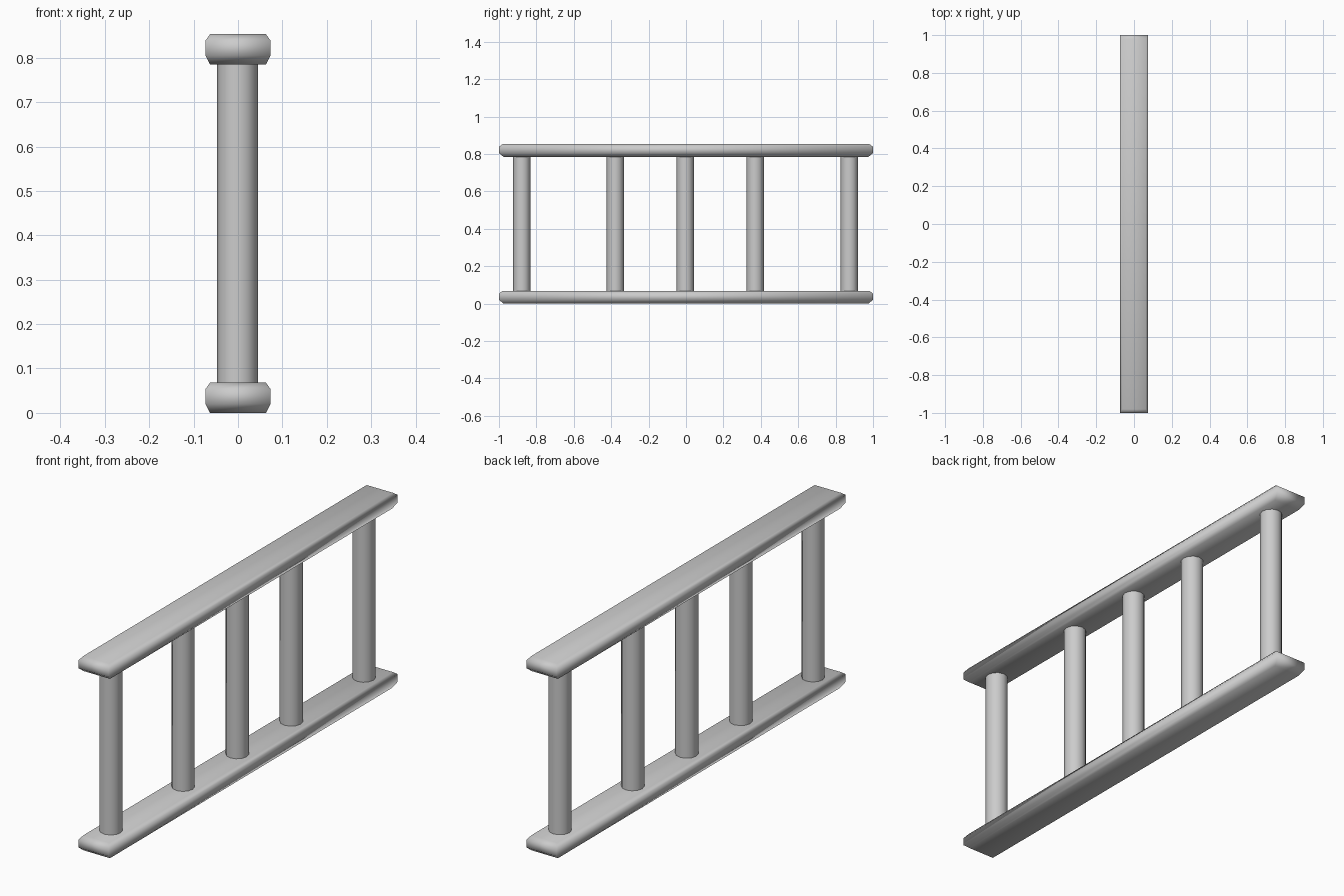
import bpy, bmesh, math

if "Cube" in bpy.data.objects:
    bpy.data.objects.remove(bpy.data.objects["Cube"])


def finish(name, bm, angle):
    bmesh.ops.recalc_face_normals(bm, faces=bm.faces)
    mesh = bpy.data.meshes.new(name)
    bm.to_mesh(mesh)
    bm.free()
    obj = bpy.data.objects.new(name, mesh)
    bpy.context.collection.objects.link(obj)
    bpy.ops.object.select_all(action='DESELECT')
    obj.select_set(True)
    bpy.context.view_layer.objects.active = obj
    bpy.ops.object.shade_smooth_by_angle(angle=math.radians(angle))
    return obj


# Chamfered plank: stacked rectangles (half width, half length, height)
def rail(name, base):
    sections = [(0.063, 0.976, 0.0), (0.073, 1.0, 0.020),
                (0.073, 1.0, 0.054), (0.063, 0.98, 0.068)]
    bm = bmesh.new()
    rings = [[bm.verts.new((sx * w, sy * l, base + z))
              for sx, sy in ((-1, -1), (1, -1), (1, 1), (-1, 1))]
             for w, l, z in sections]
    for a, b in zip(rings, rings[1:]):
        for i in range(4):
            j = (i + 1) % 4
            bm.faces.new((a[i], a[j], b[j], b[i]))
    bm.faces.new(rings[0])
    bm.faces.new(rings[-1])
    return finish(name, bm, 80)


# Round post between the rails
def post(name, y):
    bm = bmesh.new()
    bmesh.ops.create_cone(bm, cap_ends=True, segments=12,
                          radius1=0.046, radius2=0.046, depth=0.725)
    bmesh.ops.translate(bm, verts=bm.verts, vec=(-0.001, y, 0.427))
    return finish(name, bm, 40)


rail("bottom_rail", 0.0)
rail("top_rail", 0.785)

# Two end posts and three closer middle posts
for i, y in enumerate((-0.878, -0.378, -0.004, 0.37, 0.873)):
    post(f"post_{i + 1}", y)
